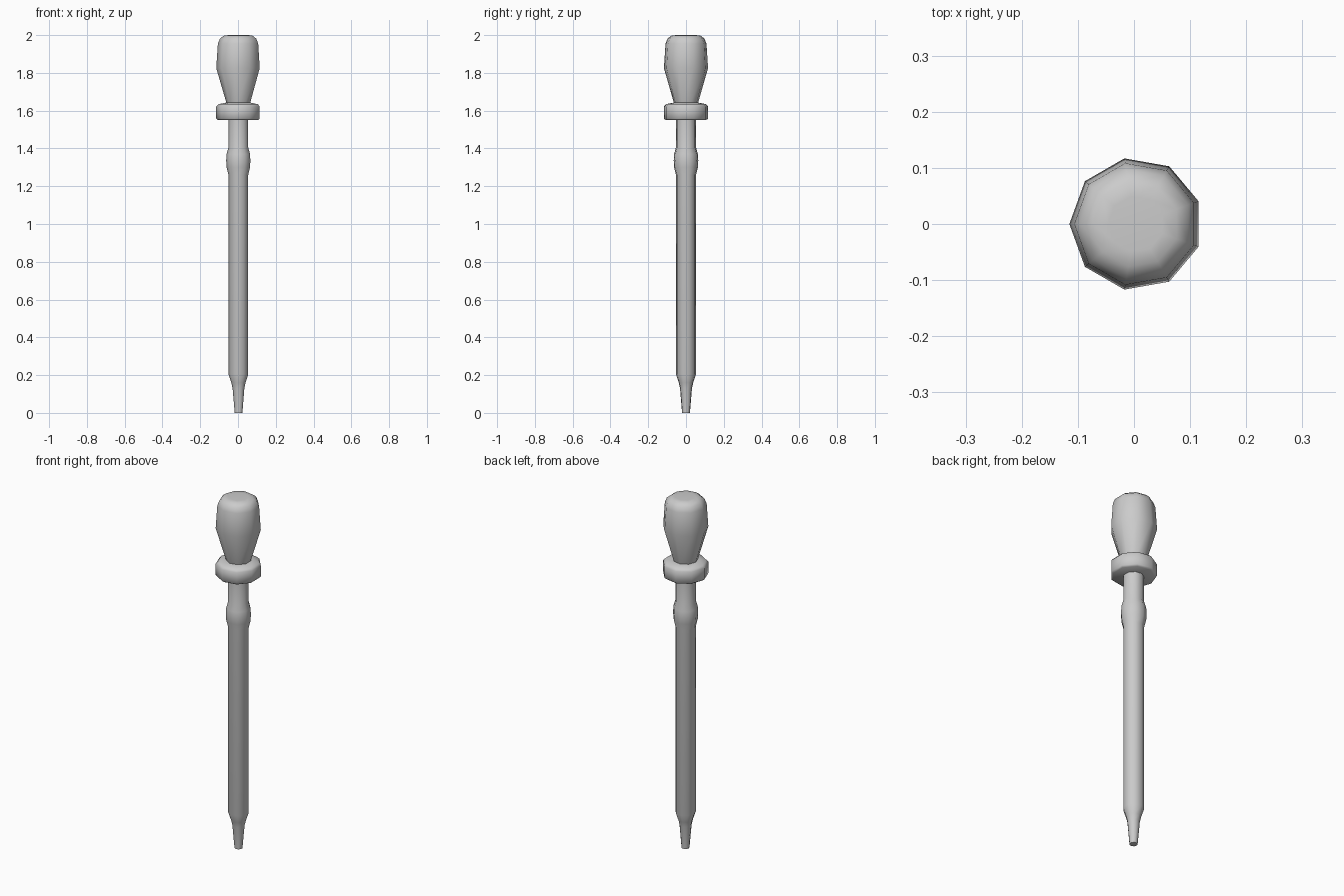
import bpy
import bmesh
from math import cos, sin, pi, radians

cube = bpy.data.objects.get("Cube")
if cube:
    bpy.data.objects.remove(cube)

SIDES = 9
CENTRE_X = 0.0035

grey = bpy.data.materials.new("plain_grey")
grey.use_nodes = True
colour = (0.6, 0.6, 0.6, 1)
grey.diffuse_color = colour
grey.node_tree.nodes["Principled BSDF"].inputs["Base Color"].default_value = colour


def lathe(name, profile, angle):
    """Revolve (radius, height) points, listed bottom to top, into a closed solid."""
    bm = bmesh.new()
    rings = []
    for r, z in profile:
        rings.append([bm.verts.new((CENTRE_X + r * cos(pi + 2 * pi * i / SIDES),
                                    r * sin(pi + 2 * pi * i / SIDES), z))
                      for i in range(SIDES)])
    for low, high in zip(rings, rings[1:]):
        for i in range(SIDES):
            j = (i + 1) % SIDES
            bm.faces.new((low[i], low[j], high[j], high[i]))
    bm.faces.new(rings[0][::-1])
    bm.faces.new(rings[-1])
    mesh = bpy.data.meshes.new(name)
    bm.to_mesh(mesh)
    bm.free()
    mesh.materials.append(grey)
    obj = bpy.data.objects.new(name, mesh)
    bpy.context.collection.objects.link(obj)
    bpy.ops.object.select_all(action='DESELECT')
    obj.select_set(True)
    bpy.context.view_layer.objects.active = obj
    bpy.ops.object.shade_smooth_by_angle(angle=radians(angle))


# Tube with a narrow tip and a swelling near the top
lathe("tube", [(0.021, 0), (0.032, 0.13), (0.039, 0.16), (0.054, 0.205),
               (0.054, 1.26), (0.064, 1.3), (0.066, 1.335), (0.064, 1.37),
               (0.054, 1.405), (0.054, 1.56)], 50)

# Collar under the bulb
lathe("collar", [(0.109, 1.55), (0.1187, 1.558), (0.1187, 1.622),
                 (0.108, 1.634), (0.07, 1.642)], 60)

# Squeeze bulb
lathe("bulb", [(0.063, 1.635), (0.1187, 1.825), (0.11, 1.955),
               (0.099, 1.982), (0.077, 1.998), (0.05, 2.0)], 60)
